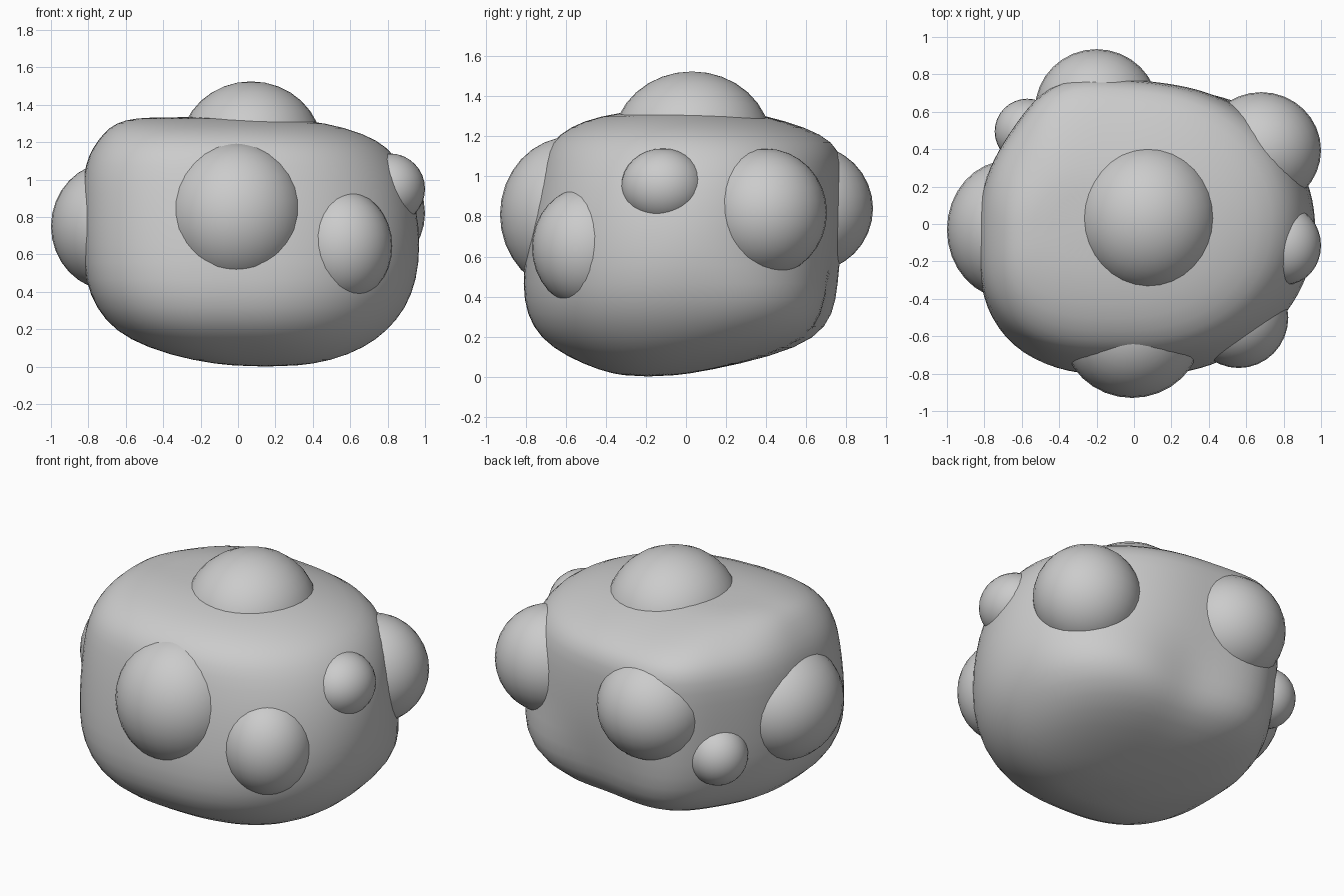
import bpy, bmesh, math

if "Cube" in bpy.data.objects:
    bpy.data.objects.remove(bpy.data.objects["Cube"])

# Body cross-sections: z, xmin, xmax, ymin, ymax
ROWS = [
    (0.00, 0.00, 0.30, -0.30, -0.08),
    (0.03, -0.24, 0.50, -0.43, 0.10),
    (0.10, -0.49, 0.68, -0.60, 0.42),
    (0.19, -0.66, 0.80, -0.73, 0.64),
    (0.31, -0.76, 0.90, -0.80, 0.72),
    (0.46, -0.82, 0.96, -0.82, 0.74),
    (0.65, -0.835, 0.98, -0.80, 0.75),
    (0.85, -0.835, 0.96, -0.77, 0.76),
    (1.02, -0.83, 0.91, -0.73, 0.76),
    (1.13, -0.80, 0.84, -0.70, 0.75),
    (1.21, -0.75, 0.76, -0.64, 0.67),
    (1.28, -0.69, 0.58, -0.52, 0.48),
    (1.32, -0.61, 0.36, -0.33, 0.30),
    (1.335, -0.48, 0.12, -0.18, 0.18),
]
SEG = 48


def fullness(a, z):
    """Plan outline swell: uneven corners, a ridge at the back left, a low hollow at the back."""
    low = max(0.0, 1 - abs(z - 0.36) / 0.3)
    corner = (0.00 + 0.11 * low, 0.02, 0.13, 0.01)[int(a // (math.pi / 2)) % 4]
    ridge = 0.11 * math.exp(-((a - math.radians(117)) / 0.3) ** 2)
    hollow = 0.06 * low * math.exp(-((a - math.radians(83)) / 0.25) ** 2)
    return 1 + corner * math.sin(2 * a) ** 2 + ridge - hollow


def build_body():
    bm = bmesh.new()
    rings = []
    for z, x0, x1, y0, y1 in ROWS:
        ring = []
        for i in range(SEG):
            a = 2 * math.pi * i / SEG
            f = fullness(a, z)
            ring.append(bm.verts.new(((x0 + x1) / 2 + (x1 - x0) / 2 * f * math.cos(a),
                                      (y0 + y1) / 2 + (y1 - y0) / 2 * f * math.sin(a), z)))
        rings.append(ring)
    for lo, hi in zip(rings, rings[1:]):
        for i in range(SEG):
            j = (i + 1) % SEG
            bm.faces.new((lo[i], lo[j], hi[j], hi[i]))
    bm.faces.new(rings[0][::-1])
    bm.faces.new(rings[-1])
    # Soften the corners of the loft
    bmesh.ops.smooth_vert(bm, verts=[v for r in rings[1:-1] for v in r], factor=0.2,
                          use_axis_x=True, use_axis_y=True, use_axis_z=False)
    mesh = bpy.data.meshes.new("lumpy_body")
    bm.to_mesh(mesh)
    bm.free()
    mesh.shade_smooth()
    body = bpy.data.objects.new("lumpy_body", mesh)
    bpy.context.collection.objects.link(body)
    body.modifiers.new("smooth", 'SUBSURF').levels = 1
    body.modifiers["smooth"].render_levels = 1


def bump(name, loc, radii):
    bpy.ops.mesh.primitive_uv_sphere_add(segments=32, ring_count=16, radius=1, location=loc)
    ob = bpy.context.object
    ob.name = name
    ob.scale = radii
    bpy.ops.object.shade_smooth()


build_body()

# Rounded bumps half sunk into the body
bump("top_bump", (0.07, 0.03, 1.17), (0.38, 0.395, 0.355))
bump("front_bump", (-0.01, -0.57, 0.81), (0.375, 0.36, 0.39))
bump("front_right_bump", (0.56, -0.50, 0.645), (0.265, 0.27, 0.30))
bump("right_small_bump", (0.81, -0.115, 0.95), (0.19, 0.21, 0.19))
bump("back_right_bump", (0.68, 0.395, 0.82), (0.32, 0.31, 0.32))
bump("left_bump", (-0.67, -0.03, 0.75), (0.33, 0.37, 0.345))
bump("back_bump", (-0.20, 0.61, 0.84), (0.33, 0.325, 0.32))
bump("back_left_small_bump", (-0.57, 0.495, 0.58), (0.175, 0.175, 0.18))
